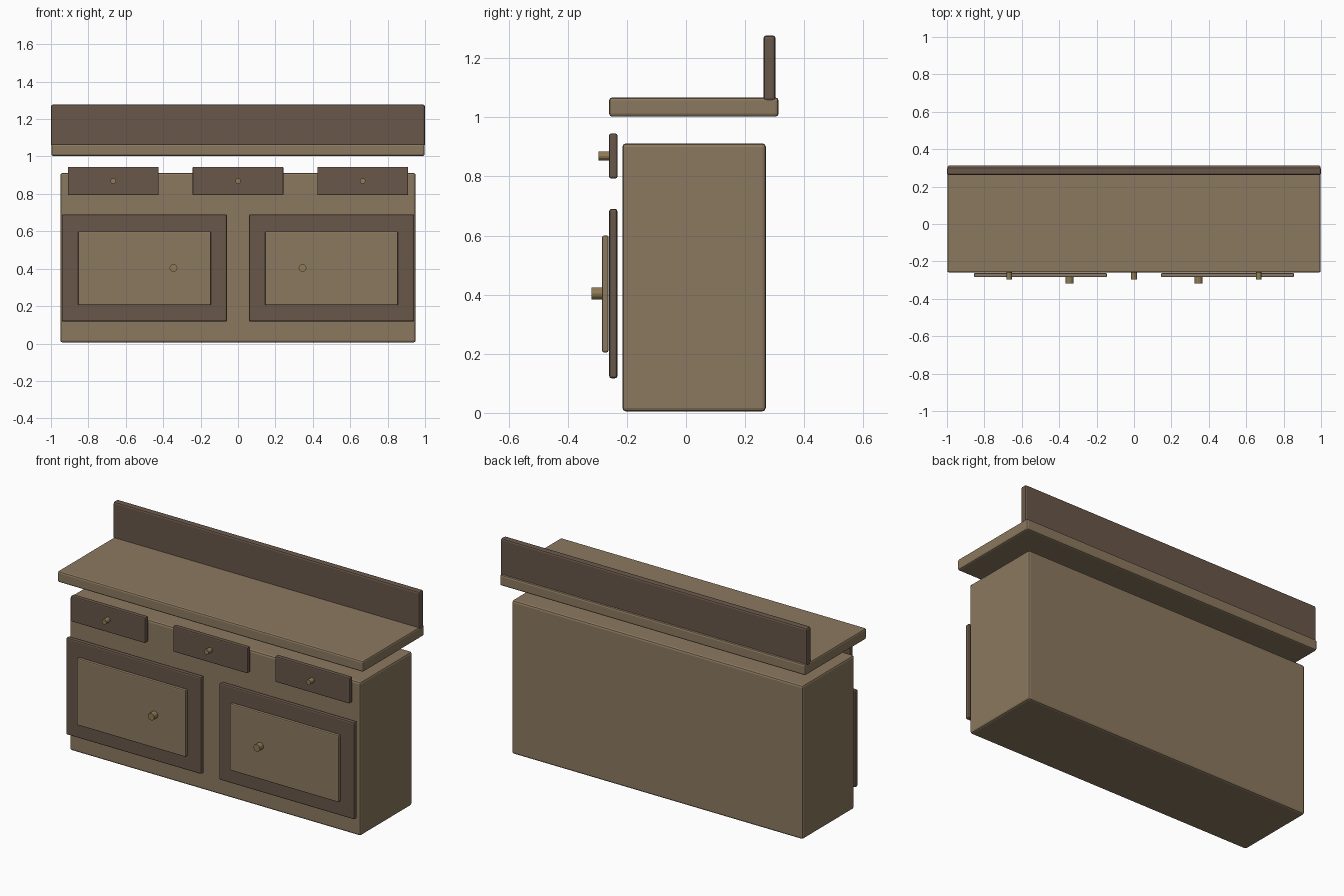
import bpy, math

if "Cube" in bpy.data.objects:
    bpy.data.objects.remove(bpy.data.objects["Cube"])


def material(name, color):
    m = bpy.data.materials.new(name)
    m.diffuse_color = color
    m.use_nodes = True
    m.node_tree.nodes["Principled BSDF"].inputs["Base Color"].default_value = m.diffuse_color
    return m


LIGHT = material("light_wood", (0.26, 0.19, 0.115, 1))
DARK = material("dark_wood", (0.14, 0.095, 0.068, 1))
BRASS = material("knob_metal", (0.27, 0.2, 0.09, 1))


def box(name, x, y, z, mat, bevel=0.008):
    """Bevelled box from (min, max) ranges on each axis."""
    bpy.ops.mesh.primitive_cube_add(size=1, location=[(a + b) / 2 for a, b in (x, y, z)])
    o = bpy.context.object
    o.name = name
    o.scale = [b - a for a, b in (x, y, z)]
    bpy.ops.object.transform_apply(location=False, rotation=False, scale=True)
    mod = o.modifiers.new("bevel", 'BEVEL')
    mod.width = bevel
    mod.segments = 2
    o.data.materials.append(mat)
    return o


def knob(name, x, z, radius, front, back):
    """Short faceted cylinder pointing along y."""
    bpy.ops.mesh.primitive_cylinder_add(
        vertices=12, radius=radius, depth=back - front,
        location=(x, (front + back) / 2, z), rotation=(math.pi / 2, 0, 0))
    o = bpy.context.object
    o.name = name
    o.data.materials.append(BRASS)


# Cabinet body, counter top floating above it, and back board
box("cabinet_body", (-0.95, 0.95), (-0.215, 0.27), (0.005, 0.912), LIGHT, 0.012)
box("counter_top", (-0.998, 0.998), (-0.26, 0.313), (1.002, 1.067), LIGHT, 0.01)
box("back_board", (-1, 1), (0.262, 0.303), (1.055, 1.277), DARK, 0.01)

# Three drawer fronts with knobs
for side, x in (("left", -0.667), ("middle", 0), ("right", 0.667)):
    box(f"drawer_{side}", (x - 0.243, x + 0.243), (-0.26, -0.232), (0.793, 0.945), DARK, 0.006)
    knob(f"drawer_knob_{side}", x, 0.869, 0.015, -0.296, -0.25)

# Two doors with raised panels and knobs near the middle
for side, s in (("left", -1), ("right", 1)):
    x = 0.5 * s
    box(f"door_{side}", (x - 0.442, x + 0.442), (-0.26, -0.232), (0.117, 0.69), DARK, 0.008)
    box(f"door_panel_{side}", (x - 0.355, x + 0.355), (-0.284, -0.262), (0.205, 0.6), LIGHT, 0.006)
    knob(f"door_knob_{side}", 0.345 * s, 0.404, 0.021, -0.319, -0.275)
